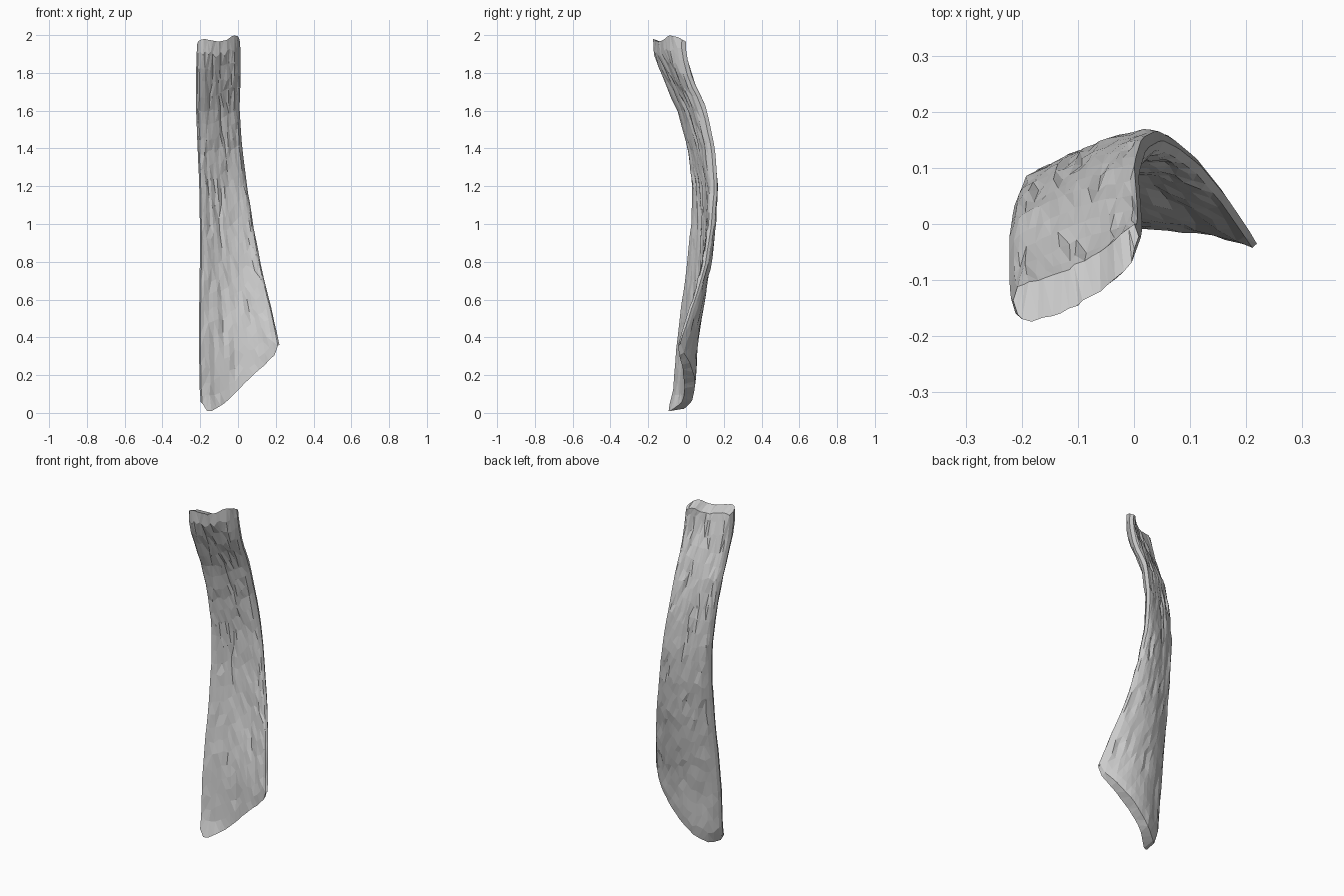
import bpy, bmesh, math, random

if "Cube" in bpy.data.objects:
    bpy.data.objects.remove(bpy.data.objects["Cube"])

random.seed(4)
NU, NV = 16, 26

# height: left x, right x, back-face y at left / middle / right, thickness at left / middle / right
SECTIONS = [
    (0.00, -0.19, 0.218, -0.045, 0.050, -0.025, 0.060, 0.055, 0.02),
    (0.10, -0.20, 0.218, -0.028, 0.052, -0.025, 0.052, 0.055, 0.02),
    (0.35, -0.205, 0.218, -0.008, 0.060, -0.020, 0.054, 0.056, 0.03),
    (0.60, -0.203, 0.163, 0.022, 0.098, 0.064, 0.052, 0.054, 0.035),
    (0.80, -0.20, 0.117, 0.048, 0.128, 0.122, 0.052, 0.052, 0.04),
    (1.00, -0.20, 0.077, 0.072, 0.144, 0.156, 0.055, 0.053, 0.045),
    (1.20, -0.203, 0.047, 0.079, 0.142, 0.173, 0.057, 0.055, 0.05),
    (1.40, -0.212, 0.020, 0.058, 0.112, 0.160, 0.060, 0.058, 0.055),
    (1.60, -0.220, 0.006, 0.008, 0.062, 0.116, 0.066, 0.062, 0.06),
    (1.80, -0.220, 0.012, -0.073, -0.020, 0.036, 0.074, 0.072, 0.065),
    (1.90, -0.217, 0.012, -0.098, -0.060, 0.006, 0.078, 0.080, 0.065),
    (2.00, -0.212, 0.006, -0.105, -0.080, 0.008, 0.070, 0.066, 0.065),
]
BOTTOM = [(0, 0.05), (0.08, 0.0), (0.3, 0.05), (0.6, 0.17), (0.93, 0.30), (1, 0.355)]
TOP = [(0, 1.97), (0.15, 1.98), (0.5, 1.965), (0.7, 1.975), (0.85, 2.0), (1, 1.99)]


def sample(table, t):
    """Linear lookup in a table whose first column is the key."""
    t = min(max(t, table[0][0]), table[-1][0])
    for a, b in zip(table, table[1:]):
        if t <= b[0]:
            f = (t - a[0]) / (b[0] - a[0])
            return [p + (q - p) * f for p, q in zip(a[1:], b[1:])]


def bow(a, b, c, u):
    """Parabola through three values at u = 0, 0.5 and 1."""
    return a * (1 - u) * (1 - 2 * u) + 4 * b * u * (1 - u) + c * u * (2 * u - 1)


def groove_map(count, depth):
    """Short lengthwise splits at random places on one face."""
    grooves = {}
    for _ in range(count):
        i, j = random.randint(2, NU - 2), random.randint(1, NV - 6)
        for k in range(random.randint(2, 3)):
            grooves[i, j + k] = depth * random.uniform(0.5, 1)
    return grooves


back_grooves, front_grooves = groove_map(22, 0.008), groove_map(22, 0.008)


def bark_point(i, j, front):
    u, v = i / NU, j / NV
    low, high = sample(BOTTOM, u)[0], sample(TOP, u)[0]
    z = low + (high - low) * v
    xl, xr, yl, ym, yr, tl, tm, tr = sample(SECTIONS, z)
    x = xl + (xr - xl) * u
    y = bow(yl, ym, yr, u)
    thick = bow(tl, tm, tr, u)
    edge = min(1, 0.6 + 4 * min(u, 1 - u))          # rounded long edges
    inside = 0 < i < NU
    wobble = random.uniform(-0.002, 0.002) if inside else 0
    if front:
        y -= thick * (0.5 + 0.5 * edge) - wobble - front_grooves.get((i, j), 0)
        # toe curling forward at the lowest tip, and a lip along the slanted cut
        y -= 0.024 * max(0, 1 - z / 0.11) * max(0, 1 - abs(u - 0.14) / 0.22)
        y -= 0.012 * max(0, 1 - j / 2) * max(0, 1 - abs(u - 0.65) / 0.35)
    else:
        y -= thick * (0.5 - 0.5 * edge) * 0.6 + wobble + back_grooves.get((i, j), 0)
        if j == 0:                                  # rounded lower rim
            z += 0.012
            y -= 0.006
        if j == NV:                                 # top end slopes to the back
            z -= 0.025
    if inside:
        x += random.uniform(-0.004, 0.004)
    else:
        x += 0.006 if i == 0 else -0.006
    if 0 < j < NV:
        z += random.uniform(-0.015, 0.015)
    return x, y, z


# Bark strip: back and front skins joined around the rim
bm = bmesh.new()
back, front = [[[bm.verts.new(bark_point(i, j, f)) for j in range(NV + 1)]
                for i in range(NU + 1)] for f in (0, 1)]
for i in range(NU):
    for j in range(NV):
        for g in (back, front):
            bm.faces.new((g[i][j], g[i + 1][j], g[i + 1][j + 1], g[i][j + 1]))
    for j in (0, NV):
        bm.faces.new((back[i][j], back[i + 1][j], front[i + 1][j], front[i][j]))

# Rounded long edges with a ridge line between the skins
for i, out in ((0, -0.008), (NU, 0.008)):
    ridge = []
    for b, f in zip(back[i], front[i]):
        middle = (b.co + f.co) / 2
        middle.x += out
        ridge.append(bm.verts.new(middle))
    for j in range(NV):
        for g in (back[i], front[i]):
            bm.faces.new((g[j], g[j + 1], ridge[j + 1], ridge[j]))
    for j in (0, NV):
        bm.faces.new((back[i][j], ridge[j], front[i][j]))
bmesh.ops.recalc_face_normals(bm, faces=bm.faces)
bmesh.ops.triangulate(bm, faces=bm.faces)

mesh = bpy.data.meshes.new("bark_strip")
bm.to_mesh(mesh)
bm.free()
strip = bpy.data.objects.new("bark_strip", mesh)
bpy.context.collection.objects.link(strip)

grey = bpy.data.materials.new("light_grey")
grey.diffuse_color = (0.6, 0.6, 0.6, 1)
grey.use_nodes = True
grey.node_tree.nodes["Principled BSDF"].inputs["Base Color"].default_value = grey.diffuse_color
mesh.materials.append(grey)
